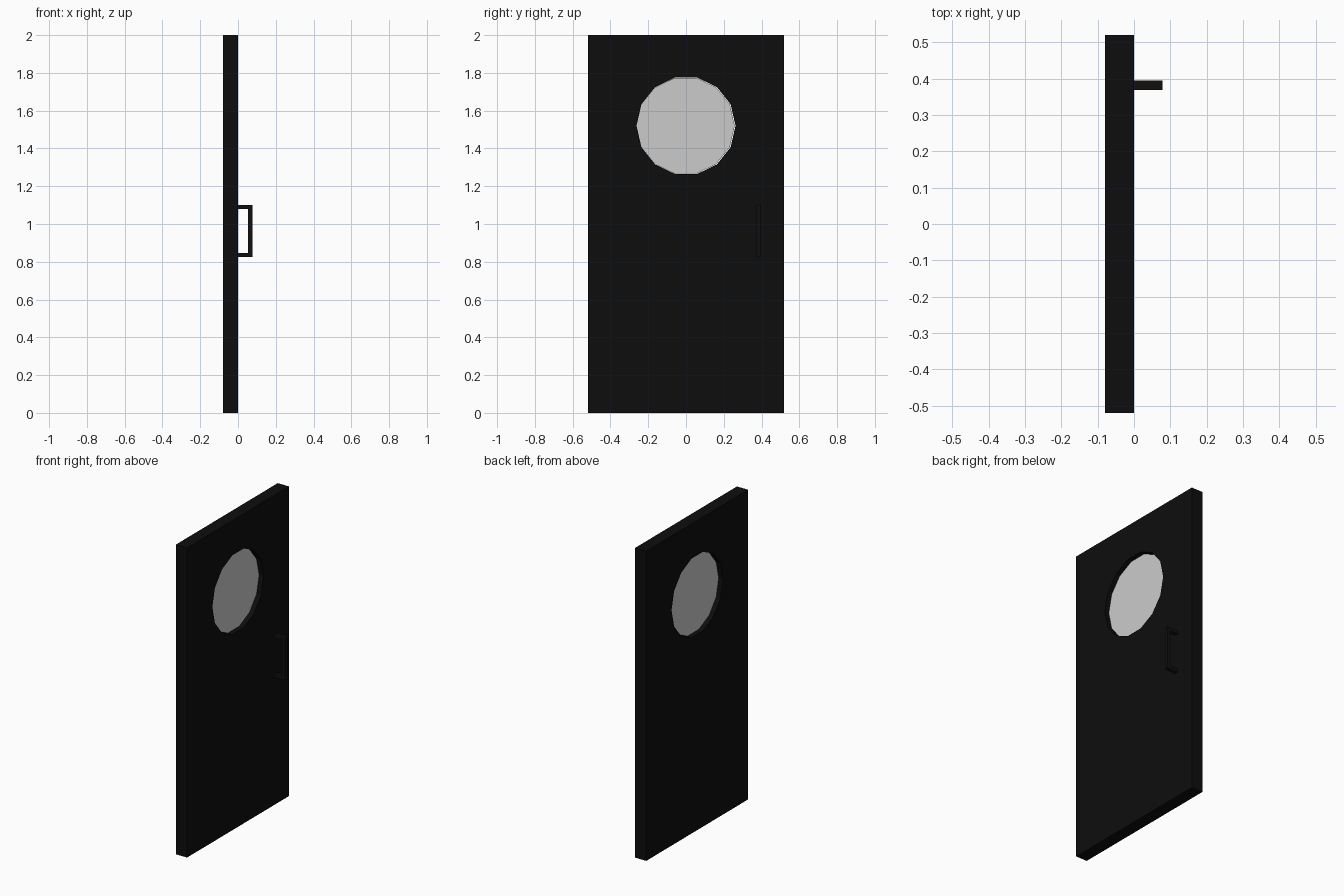
import bpy
from math import pi, cos, sin, tau

if "Cube" in bpy.data.objects:
    bpy.data.objects.remove(bpy.data.objects["Cube"])


def material(name, rgb):
    mat = bpy.data.materials.new(name)
    mat.diffuse_color = (*rgb, 1)
    mat.use_nodes = True
    mat.node_tree.nodes["Principled BSDF"].inputs["Base Color"].default_value = mat.diffuse_color
    return mat


def ring(radius, y, z, sides=14):
    return [(y + radius * cos(tau * i / sides), z + radius * sin(tau * i / sides))
            for i in range(sides)]


def plate(name, outlines, thickness, location, rotation, mat=None):
    """Flat outline (inner loops become holes) extruded about its plane."""
    curve = bpy.data.curves.new(name, 'CURVE')
    curve.dimensions = '2D'
    curve.fill_mode = 'BOTH'
    curve.extrude = thickness / 2
    for pts in outlines:
        spline = curve.splines.new('POLY')
        spline.points.add(len(pts) - 1)
        for p, (a, b) in zip(spline.points, pts):
            p.co = (a, b, 0, 1)
        spline.use_cyclic_u = True
        spline.use_smooth = False
    obj = bpy.data.objects.new(name, curve)
    bpy.context.collection.objects.link(obj)
    obj.location, obj.rotation_euler = location, rotation
    if mat:
        curve.materials.append(mat)
    bpy.ops.object.select_all(action='DESELECT')
    obj.select_set(True)
    bpy.context.view_layer.objects.active = obj
    bpy.ops.object.convert(target='MESH')
    bpy.ops.object.shade_flat()


black = material("black_paint", (0.004, 0.004, 0.004))
dark_metal = material("dark_metal", (0.006, 0.005, 0.0045))
FACING_X = (pi / 2, 0, pi / 2)   # outline lies in y-z
FACING_Y = (pi / 2, 0, 0)        # outline lies in x-z

# Door slab with a round window opening
slab = [(-0.52, 0), (0.52, 0), (0.52, 2), (-0.52, 2)]
plate("door_panel", [slab, ring(0.262, 0, 1.52)], 0.08, (-0.04, 0, 0), FACING_X, black)

# Recessed window pane, a hair smaller than the opening
plate("window_pane", [ring(0.26, -0.002, 1.52)], 0.02, (-0.04, 0, 0), FACING_X)

# Square-bar pull handle
pull = [(0, 0.825), (0.078, 0.825), (0.078, 1.1), (0, 1.1),
        (0, 1.08), (0.054, 1.08), (0.054, 0.846), (0, 0.846)]
plate("pull_handle", [pull], 0.025, (0, 0.382, 0), FACING_Y, dark_metal)
